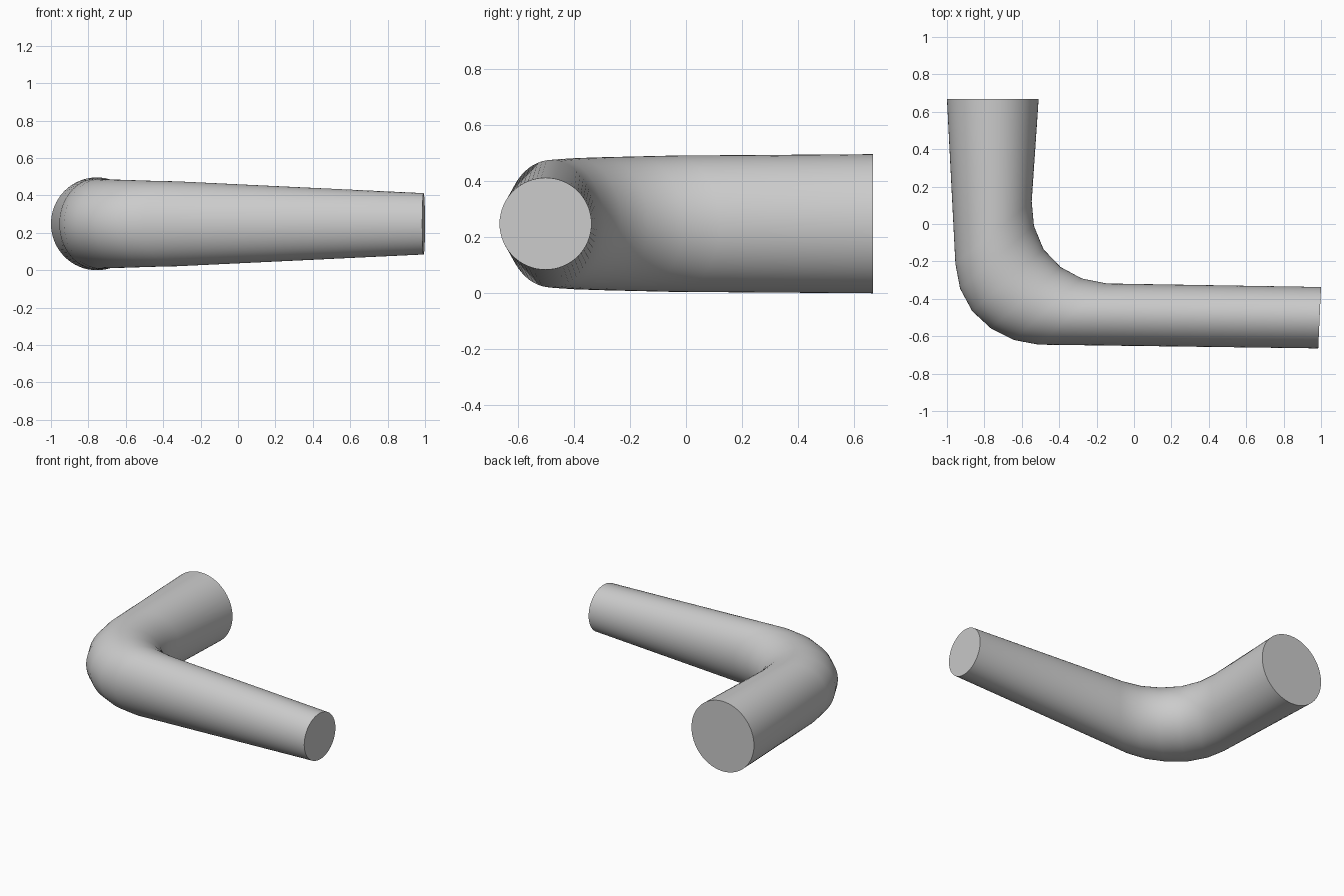
import bpy, bmesh, math
from mathutils import Vector

if "Cube" in bpy.data.objects:
    bpy.data.objects.remove(bpy.data.objects["Cube"])

SEGMENTS = 64
MID_Z = 0.248

# Sections along the elbow: outer x, y, inner x, y, half height
sections = [
    (-1.0, 0.667, -0.51, 0.667, 0.248),
    (-0.955, -0.212, -0.547, 0.12, 0.243),
    (-0.93, -0.345, -0.535, -0.01, 0.240),
    (-0.865, -0.466, -0.484, -0.135, 0.237),
    (-0.765, -0.558, -0.393, -0.23, 0.234),
    (-0.643, -0.62, -0.28, -0.291, 0.230),
    (-0.51, -0.645, -0.147, -0.318, 0.227),
    (0.985, -0.665, 1.0, -0.337, 0.164),
]


def add_ring(bm, ox, oy, ix, iy, half_height):
    """Upright elliptical ring spanning the outer and inner wall points."""
    outer, inner = Vector((ox, oy, MID_Z)), Vector((ix, iy, MID_Z))
    centre, half_width = (outer + inner) / 2, (outer - inner) / 2
    ring = []
    for i in range(SEGMENTS):
        a = 2 * math.pi * i / SEGMENTS
        up = Vector((0, 0, half_height * math.sin(a)))
        ring.append(bm.verts.new(centre + half_width * math.cos(a) + up))
    return ring


# Tapered bent tube
bm = bmesh.new()
rings = [add_ring(bm, *s) for s in sections]
for a, b in zip(rings, rings[1:]):
    for i in range(SEGMENTS):
        j = (i + 1) % SEGMENTS
        bm.faces.new((a[i], a[j], b[j], b[i]))

# Flat end caps
bm.faces.new(rings[0])
bm.faces.new(rings[-1])
bmesh.ops.recalc_face_normals(bm, faces=bm.faces)

mesh = bpy.data.meshes.new("tapered_elbow_pipe")
bm.to_mesh(mesh)
bm.free()
pipe = bpy.data.objects.new("tapered_elbow_pipe", mesh)
bpy.context.collection.objects.link(pipe)

# Smooth wall, crisp end rims
bpy.context.view_layer.objects.active = pipe
pipe.select_set(True)
bpy.ops.object.shade_smooth_by_angle(angle=math.radians(40))
